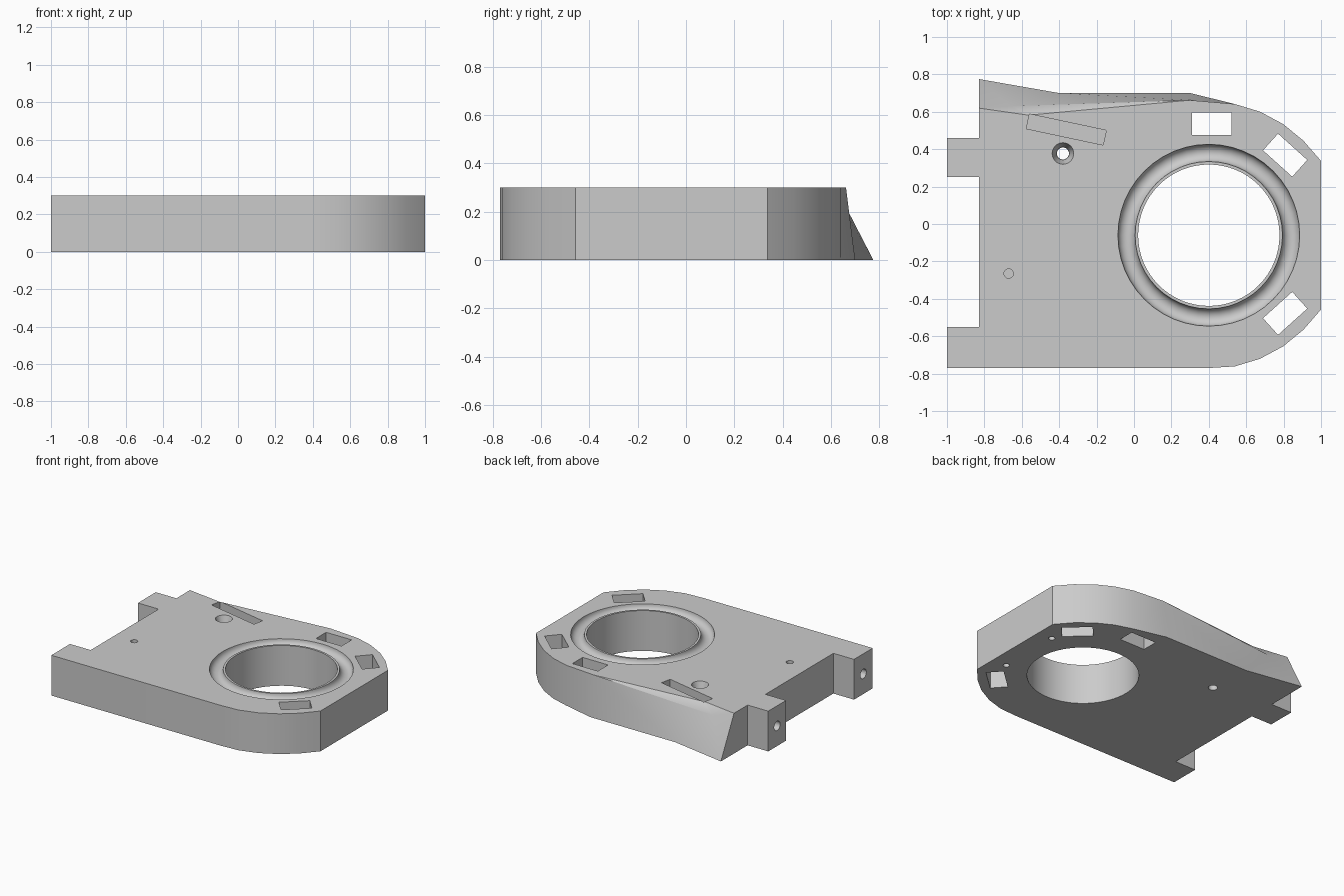
import bpy, bmesh
from math import radians, cos, sin
from mathutils import Matrix, Vector

cube = bpy.data.objects.get("Cube")
if cube:
    bpy.data.objects.remove(cube, do_unlink=True)

HEIGHT = 0.3
RING = Vector((0.4, -0.06, 0))

grey = bpy.data.materials.new("plain_grey")
grey.use_nodes = True
colour = (0.6, 0.6, 0.6, 1)
grey.diffuse_color = colour
grey.node_tree.nodes["Principled BSDF"].inputs["Base Color"].default_value = colour


def make_object(name, bm):
    bmesh.ops.recalc_face_normals(bm, faces=bm.faces)
    mesh = bpy.data.meshes.new(name)
    bm.to_mesh(mesh)
    bm.free()
    mesh.materials.append(grey)
    obj = bpy.data.objects.new(name, mesh)
    bpy.context.collection.objects.link(obj)
    return obj


def arc(start, steps, radius=0.715):
    angles = [radians(start + 11.25 * i) for i in range(steps)]
    return [(RING.x + radius * cos(a), RING.y + radius * sin(a)) for a in angles]


# Plate outline: rounded nose, straight sides and two tabs
nose = arc(-90, 6) + arc(33.75, 5)
nose = [(1.0 if x > 0.98 else x, max(y, -0.77)) for x, y in nose]
tabs = [(-0.83, 0.46), (-1, 0.46), (-1, 0.25), (-0.83, 0.25),
        (-0.83, -0.55), (-1, -0.55), (-1, -0.77)]
low = nose + [(0.3, 0.7), (-0.4, 0.7), (-0.83, 0.775)] + tabs
high = nose + [(0.3, 0.662), (-0.565, 0.582), (-0.83, 0.62)] + tabs

bm = bmesh.new()
bottom = [bm.verts.new((x, y, 0)) for x, y in low]
top = [bm.verts.new((x, y, HEIGHT)) for x, y in high]
bm.faces.new(bottom[::-1])
bm.faces.new(top)
n = len(low)
d = len(nose)  # first of the three flank corners
for i in range(n):
    j = (i + 1) % n
    if i not in (d, d + 1):
        bm.faces.new((bottom[i], bottom[j], top[j], top[i]))

# Twisted flank at the back, folded round one crease point
crease = bm.verts.new((-0.66, 0.63, 0.245))
rim = [top[d], bottom[d], bottom[d + 1], bottom[d + 2], top[d + 2], top[d + 1]]
bm.faces.new((rim[0], rim[1], rim[2]))
for a, b in ((0, 2), (2, 3), (3, 4), (4, 5), (5, 0)):
    bm.faces.new((rim[a], rim[b], crease))
plate = make_object("mounting_plate", bm)


# Cutters
def cylinder(name, x, y, z0, z1, r0, r1=None, sides=32, matrix=None):
    bm = bmesh.new()
    move = matrix or Matrix.Translation((x, y, (z0 + z1) / 2))
    bmesh.ops.create_cone(bm, cap_ends=True, segments=sides, radius1=r0,
                          radius2=r1 or r0, depth=z1 - z0, matrix=move)
    return make_object(name, bm)


def slot(name, x, y, angle, length, width, z0):
    bm = bmesh.new()
    z1 = HEIGHT + 0.1
    matrix = (Matrix.Translation((x, y, (z0 + z1) / 2))
              @ Matrix.Rotation(radians(angle), 4, 'Z')
              @ Matrix.Diagonal((length, width, z1 - z0, 1)))
    bmesh.ops.create_cube(bm, size=1, matrix=matrix)
    return make_object(name, bm)


def side_hole(name, y):
    matrix = Matrix.Translation((-1, y, 0.15)) @ Matrix.Rotation(radians(90), 4, 'Y')
    return cylinder(name, 0, 0, 0, 0.24, 0.035, sides=24, matrix=matrix)


bpy.ops.mesh.primitive_torus_add(location=(RING.x, RING.y, HEIGHT), major_radius=0.44,
                                 minor_radius=0.046, major_segments=48, minor_segments=24)
groove = bpy.context.object
groove.name = "ring_groove"
groove.data.materials.append(grey)

cutters = [
    cylinder("main_bore", RING.x, RING.y, -0.1, 0.4, 0.378, sides=64),
    groove,
    slot("back_slot", 0.415, 0.535, 0, 0.21, 0.12, -0.1),
    slot("nose_slot_back", 0.808, 0.368, -42, 0.21, 0.12, -0.1),
    slot("nose_slot_front", 0.808, -0.478, 42, 0.21, 0.12, -0.1),
    slot("blind_slot", -0.362, 0.505, -12, 0.42, 0.08, 0.2),
    cylinder("screw_hole", -0.38, 0.377, -0.1, 0.4, 0.032),
    cylinder("countersink", -0.38, 0.377, 0.22, HEIGHT + 0.001, 0.034, 0.058),
    cylinder("pin_hole", -0.67, -0.265, 0.2, 0.4, 0.025, sides=24),
    cylinder("under_hole_back", 0.883, 0.187, -0.1, 0.1, 0.022, sides=24),
    cylinder("under_hole_front", 0.883, -0.289, -0.1, 0.1, 0.022, sides=24),
    side_hole("tab_hole_back", 0.355),
    side_hole("tab_hole_front", -0.66),
]

bpy.ops.object.select_all(action='DESELECT')
bpy.context.view_layer.objects.active = plate
plate.select_set(True)
for cutter in cutters:
    cutter.hide_render = True
    mod = plate.modifiers.new(cutter.name, 'BOOLEAN')
    mod.operation = 'DIFFERENCE'
    mod.solver = 'EXACT'
    mod.object = cutter
    bpy.ops.object.modifier_apply(modifier=mod.name)
    bpy.data.objects.remove(cutter, do_unlink=True)

bpy.ops.object.shade_smooth_by_angle(angle=radians(30))
